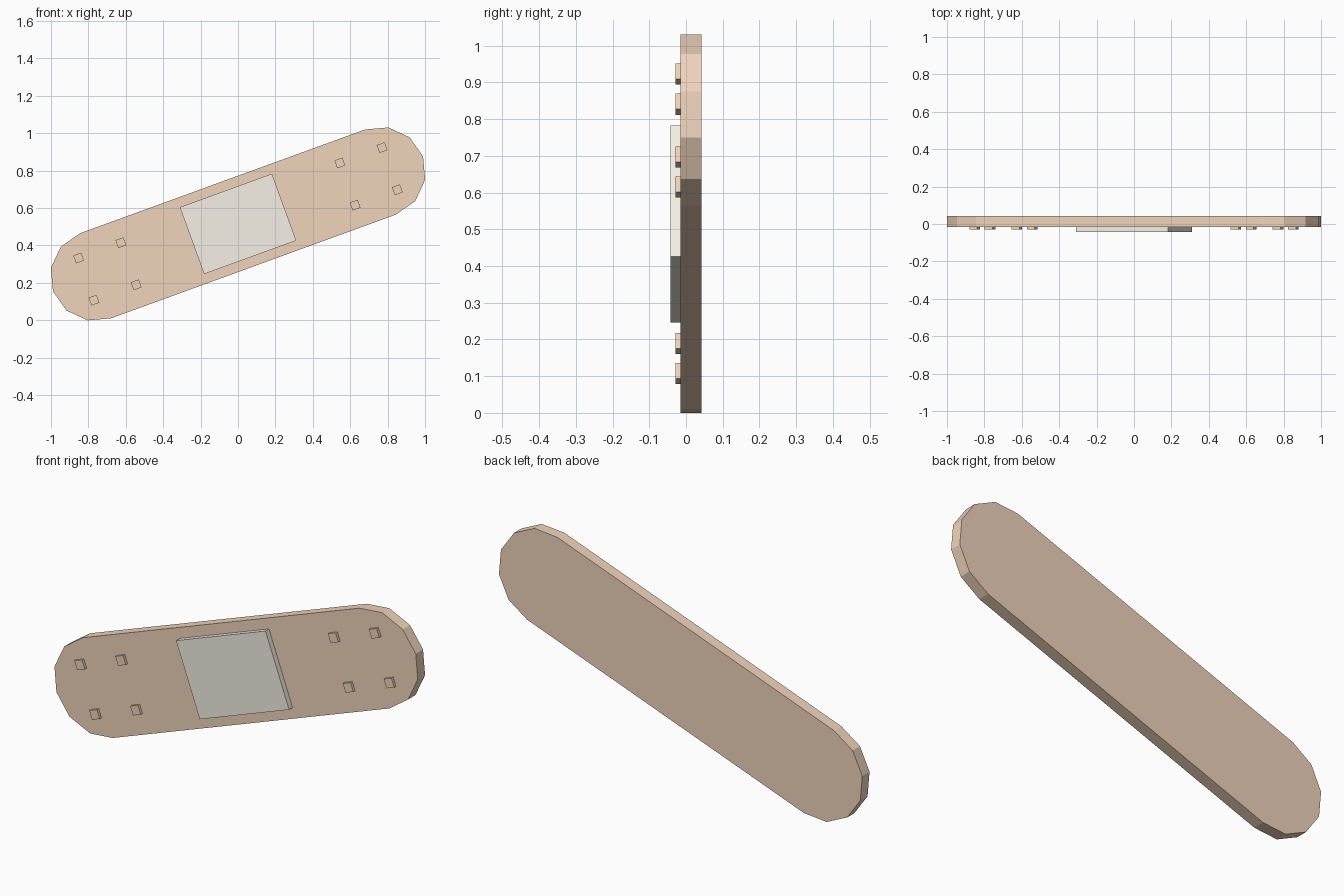
import bpy, bmesh
from math import sin, cos, pi, radians

if "Cube" in bpy.data.objects:
    bpy.data.objects.remove(bpy.data.objects["Cube"])

TILT = radians(-20)
CENTRE_Z = 0.515


def material(name, rgb):
    m = bpy.data.materials.new(name)
    m.diffuse_color = (*rgb, 1)
    m.use_nodes = True
    m.node_tree.nodes["Principled BSDF"].inputs["Base Color"].default_value = m.diffuse_color
    return m


def slab(name, outline, y0, y1, mat):
    """Extrude an (x, z) outline from y0 to y1, tilted with the strip."""
    bm = bmesh.new()
    face = bm.faces.new([bm.verts.new((x, y0, z)) for x, z in outline])
    new = bmesh.ops.extrude_face_region(bm, geom=[face], use_keep_orig=True)["geom"]
    bmesh.ops.translate(bm, vec=(0, y1 - y0, 0),
                        verts=[v for v in new if isinstance(v, bmesh.types.BMVert)])
    bmesh.ops.recalc_face_normals(bm, faces=bm.faces)
    me = bpy.data.meshes.new(name)
    bm.to_mesh(me)
    bm.free()
    me.materials.append(mat)
    ob = bpy.data.objects.new(name, me)
    ob.rotation_euler.y = TILT
    ob.location.z = CENTRE_Z
    bpy.context.collection.objects.link(ob)
    return ob


def rect(cx, cz, hx, hz):
    return [(cx - hx, cz - hz), (cx + hx, cz - hz), (cx + hx, cz + hz), (cx - hx, cz + hz)]


tan = material("tan", (0.87, 0.66, 0.50))
cream = material("cream", (0.92, 0.88, 0.79))

# Strip with six-sided round ends
R, END = 0.242, 0.811
outline = []
for side in (1, -1):
    for i in range(7):
        a = -pi / 2 + i * pi / 6
        outline.append((side * (END + R * cos(a)), side * R * sin(a)))
slab("strip", outline, -0.015, 0.0425, tan)

# Raised gauze pad
slab("pad", rect(0, 0, 0.262, 0.19), -0.0425, -0.014, cream)

# Square air-hole studs, four at each end
for sx in (-1, 1):
    for u in (0.623, 0.863):
        for v in (-0.12, 0.12):
            slab("stud", rect(sx * u, v, 0.0225, 0.0225), -0.029, -0.014, tan)
